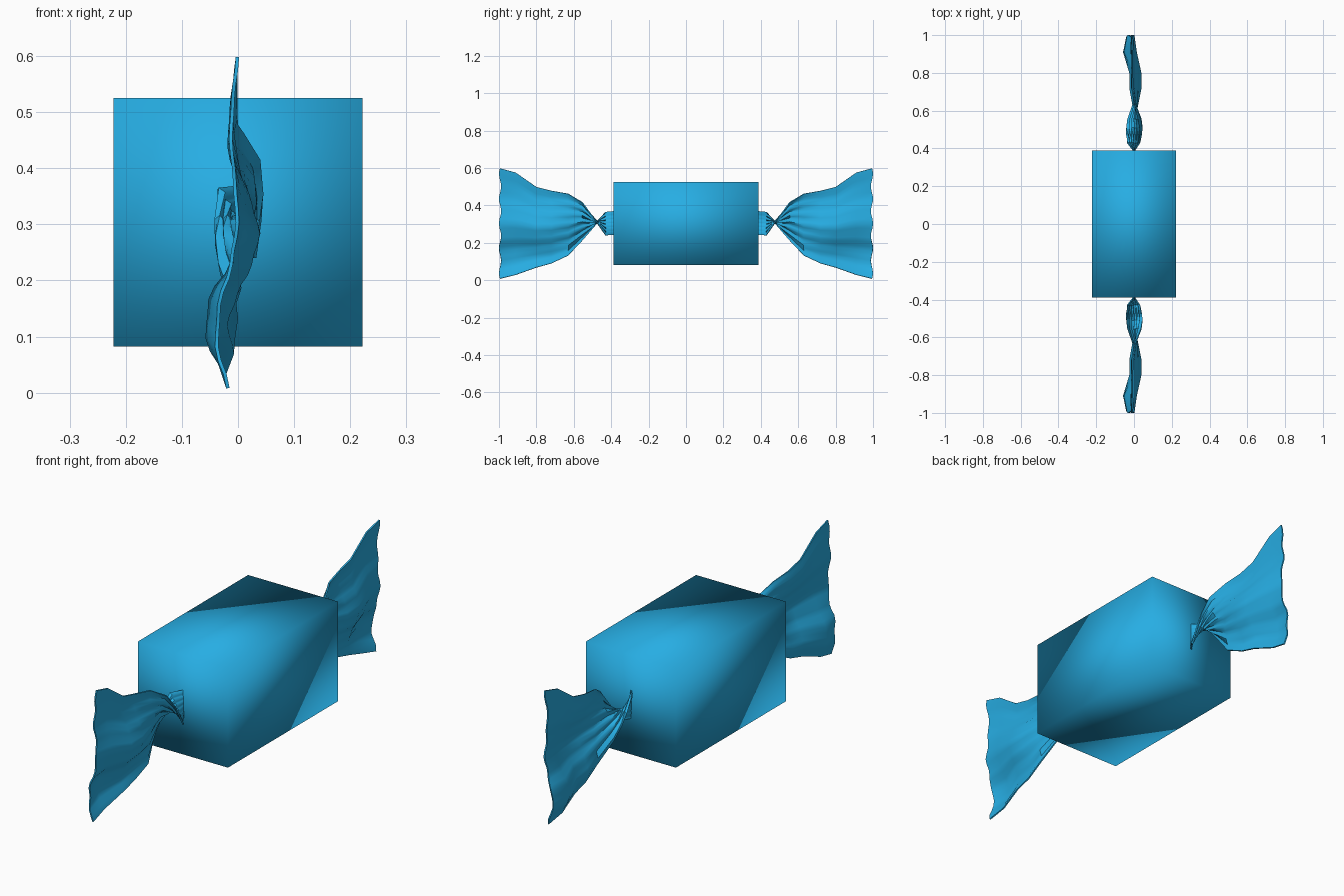
import bpy, bmesh, math

if "Cube" in bpy.data.objects:
    bpy.data.objects.remove(bpy.data.objects["Cube"])

mat = bpy.data.materials.new("blue_wrapper")
mat.diffuse_color = (0.02, 0.42, 0.77, 1)
mat.use_nodes = True
mat.node_tree.nodes["Principled BSDF"].inputs["Base Color"].default_value = mat.diffuse_color


def interp(table, t):
    """Smooth interpolation through evenly spaced values, t in -1..1."""
    f = (t + 1) / 2 * (len(table) - 1)
    i = min(int(f), len(table) - 2)
    s = f - i
    s = s * s * (3 - 2 * s)
    return table[i] * (1 - s) + table[i + 1] * s


# Sweet body: plain box, shaded smooth across its corners
bpy.ops.mesh.primitive_cube_add(size=1, location=(0, 0, 0.3035))
body = bpy.context.object
body.name = "candy_body"
body.scale = (0.444, 0.776, 0.443)
bpy.ops.object.transform_apply(location=False, rotation=False, scale=True)
bpy.ops.object.shade_smooth()
body.data.materials.append(mat)

# Sideways waves across the ribbon, bottom to top
FLAT = [0, 0]
FOLD = [0, 0.004, 0.01, 0.016, 0.012, 0.004, 0]
MID = [-0.01, -0.022, -0.004, 0.022, 0.036, 0.022, 0.002, -0.012, -0.004]
WIDE = [-0.025, -0.055, -0.05, -0.01, 0.012, 0.0, -0.016, -0.012, -0.004]
END = [-0.018, -0.038, -0.034, -0.012, -0.001, -0.006, -0.013, -0.009, -0.001]

# Ribbon stations: y, centre z, half width, twist in degrees, pleat depth, wave
STATIONS = [
    (0.385, 0.305, 0.063, 180, 0.000, FLAT),
    (0.430, 0.303, 0.070, 152, 0.003, FLAT),
    (0.475, 0.310, 0.040, 90, 0.004, FLAT),
    (0.510, 0.312, 0.062, 42, 0.005, FLAT),
    (0.555, 0.315, 0.108, 18, 0.005, FLAT),
    (0.630, 0.297, 0.165, 2, 0.003, FOLD),
    (0.720, 0.284, 0.194, 0, 0.001, MID),
    (0.800, 0.283, 0.215, 0, 0.000, MID),
    (0.910, 0.302, 0.273, 0, 0.000, WIDE),
    (0.994, 0.303, 0.295, 0, 0.000, END),
]
N = 24

# Twisted wrapper end: a pleated ribbon fanning out from the pinch
bm = bmesh.new()
rows = []
for y, zc, hw, deg, pleat, wave in STATIONS:
    a = math.radians(deg)
    row = []
    for j in range(N + 1):
        t = -1 + 2 * j / N
        off = interp(wave, t) + pleat * math.cos(j * math.pi / 2)
        yy = y + (0.006 * math.cos(t * 14) if y > 0.95 else 0)
        row.append(bm.verts.new((
            hw * t * math.sin(a) + off * math.cos(a),
            yy,
            zc + hw * t * math.cos(a) - off * math.sin(a))))
    rows.append(row)
for r0, r1 in zip(rows, rows[1:]):
    for j in range(N):
        bm.faces.new((r0[j], r1[j], r1[j + 1], r0[j + 1]))
me = bpy.data.meshes.new("wrapper_ends")
bm.to_mesh(me)
bm.free()
ends = bpy.data.objects.new("wrapper_ends", me)
bpy.context.collection.objects.link(ends)
me.materials.append(mat)

# Thin foil, repeated at the other end
bpy.ops.object.select_all(action='DESELECT')
ends.select_set(True)
bpy.context.view_layer.objects.active = ends
bpy.ops.object.shade_smooth()
sol = ends.modifiers.new("foil_thickness", 'SOLIDIFY')
sol.thickness = 0.006
sol.offset = 0
mir = ends.modifiers.new("both_ends", 'MIRROR')
mir.use_axis = (False, True, False)
mir.use_mirror_merge = False
bpy.ops.object.modifier_apply(modifier=sol.name)
bpy.ops.object.modifier_apply(modifier=mir.name)
bpy.ops.object.shade_smooth_by_angle(angle=math.radians(40))
